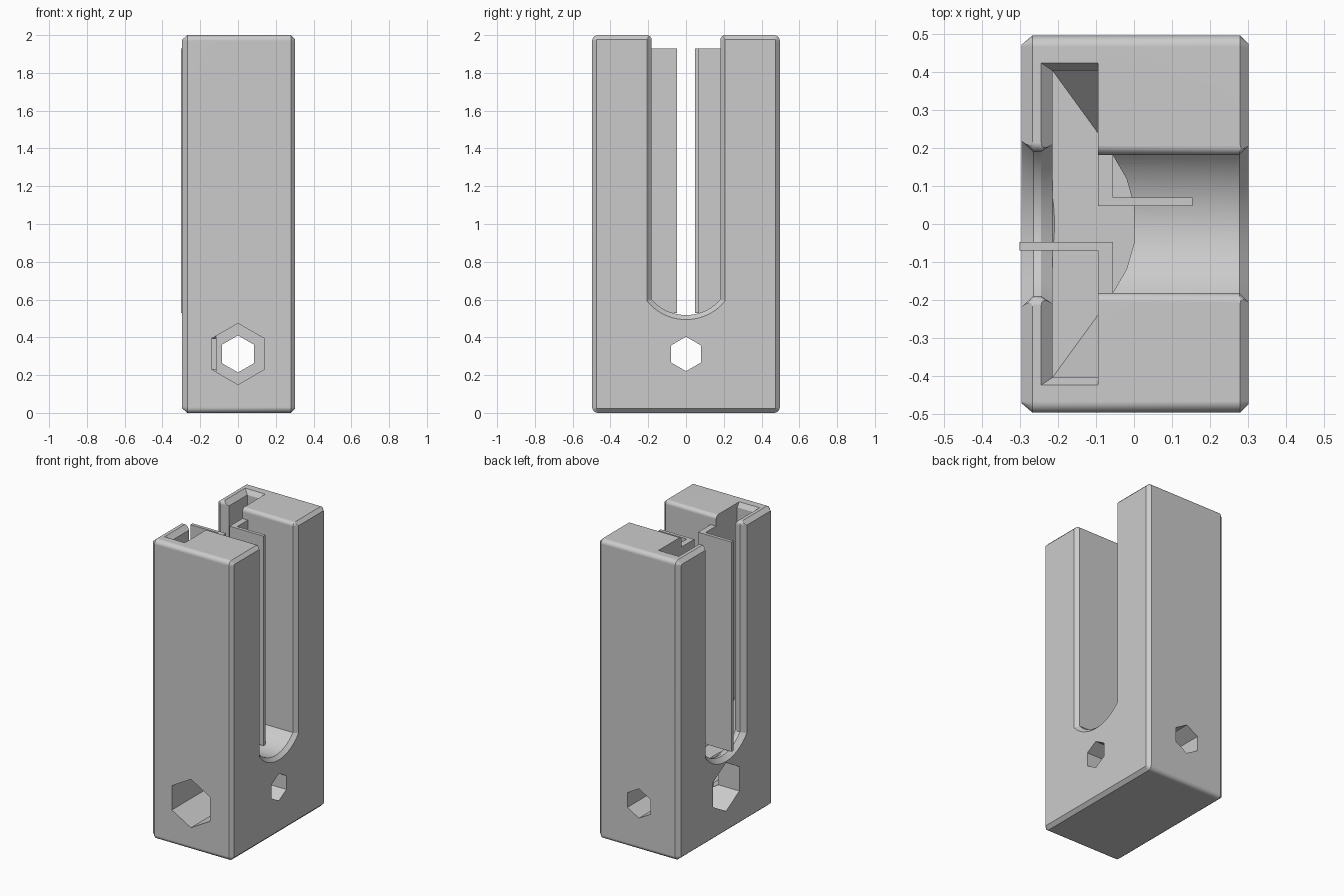
import bpy, bmesh, math

cube = bpy.data.objects.get("Cube")
if cube:
    bpy.data.objects.remove(cube, do_unlink=True)

grey = bpy.data.materials.new("plain grey")
grey.use_nodes = True
COLOR = (0.6, 0.6, 0.6, 1)
grey.diffuse_color = COLOR
grey.node_tree.nodes["Principled BSDF"].inputs["Base Color"].default_value = COLOR

TOP = 2.0
X0, X1, Y = -0.296, 0.302, 0.497
ROUND = 0.025
HOLE_Z = 0.312


def activate(obj):
    bpy.ops.object.select_all(action='DESELECT')
    obj.select_set(True)
    bpy.context.view_layer.objects.active = obj


def loft(name, rings):
    """Closed solid through rings that have equal point counts."""
    bm = bmesh.new()
    loops = [[bm.verts.new(p) for p in ring] for ring in rings]
    n = len(loops[0])
    for a, b in zip(loops, loops[1:]):
        for i in range(n):
            j = (i + 1) % n
            bm.faces.new((a[i], a[j], b[j], b[i]))
    bm.faces.new(loops[0][::-1])
    bm.faces.new(loops[-1])
    bm.normal_update()
    bmesh.ops.triangulate(bm, faces=bm.faces[:])
    bmesh.ops.recalc_face_normals(bm, faces=bm.faces[:])
    mesh = bpy.data.meshes.new(name)
    bm.to_mesh(mesh)
    bm.free()
    mesh.materials.append(grey)
    obj = bpy.data.objects.new(name, mesh)
    bpy.context.collection.objects.link(obj)
    return obj


def extrude_z(name, outline, z0, z1):
    return loft(name, [[(x, y, z) for x, y in outline] for z in (z0, z1)])


def cut(target, cutter):
    cutter.hide_render = True
    mod = target.modifiers.new("cut", 'BOOLEAN')
    mod.operation = 'DIFFERENCE'
    mod.solver = 'EXACT'
    mod.object = cutter
    activate(target)
    bpy.ops.object.modifier_apply(modifier=mod.name)
    bpy.data.objects.remove(cutter, do_unlink=True)


# Body block: rounded long edges, chamfered side faces
def body_ring(x, inset):
    r = 0.03 - inset
    cy, cz = Y - 0.03, TOP / 2 - 0.03
    ring = []
    for k, (sy, sz) in enumerate([(1, 1), (-1, 1), (-1, -1), (1, -1)]):
        for i in range(5):
            a = math.pi / 2 * (k + i / 4)
            ring.append((x, sy * cy + r * math.cos(a), TOP / 2 + sz * cz + r * math.sin(a)))
    return ring


body = loft("body", [body_ring(X0, 0.024), body_ring(X0 + 0.028, 0),
                     body_ring(X1 - 0.022, 0), body_ring(X1, 0.022)])


# Round-bottomed slot running through from side to side, flared at its ends
def slot_ring(x, w):
    r = 0.24 + w - 0.18
    a = math.asin(w / r)
    half = [(r * math.sin(a * i / 12), 0.76 - r * math.cos(a * i / 12)) for i in range(13)]
    for i in range(5):
        t = math.pi / 2 * i / 4
        half.append((w + ROUND * (1 - math.cos(t)), TOP - ROUND + ROUND * math.sin(t)))
    half.append((w + ROUND, TOP + 0.1))
    pts = half + [(-y, z) for y, z in reversed(half[1:])]
    return [(x, y, z) for y, z in pts]


slot_sections = [(-0.32, 0.24), (-0.265, 0.19), (-0.245, 0.19), (-0.215, 0.21),
                 (-0.2, 0.182), (0.278, 0.182), (0.32, 0.224)]
cut(body, loft("slot_cutter", [slot_ring(x, w) for x, w in slot_sections]))


# Wide pocket behind the slot lips, with tapered floor corners
def pocket_ring(z, left, left_w, right_w):
    right = -0.095
    return [(left, -left_w, z), (right, -right_w, z), (right, right_w, z), (left, left_w, z)]


cut(body, loft("pocket_cutter", [
    pocket_ring(0.5, -0.215, 0.405, 0.24),
    pocket_ring(0.75, -0.215, 0.405, 0.405),
    pocket_ring(TOP - 0.03, -0.215, 0.405, 0.405),
    pocket_ring(TOP, -0.245, 0.425, 0.425),
    pocket_ring(TOP + 0.1, -0.245, 0.425, 0.425)]))

# Shallow floor step in front of the pocket
step = [(-0.12, 0.18), (-0.055, 0.18), (-0.02, 0.12), (0, 0.05)]
cut(body, extrude_z("step_cutter", step + [(x, -y) for x, y in reversed(step)], 0.502, 0.62))


# Crossing hexagonal bolt holes, each with a wider recess at one end
def hex_ring(axis, d, r):
    ring = []
    for k in range(6):
        a = math.radians(90 + 60 * k)
        u, z = r * math.cos(a), HOLE_Z + r * math.sin(a)
        ring.append((d, u, z) if axis == 'x' else (u, d, z))
    return ring


for axis, radius, floor in (('y', 0.098, -0.122), ('x', 0.091, -0.116)):
    cut(body, loft("bolt_cutter", [hex_ring(axis, -0.7, radius), hex_ring(axis, 0.7, radius)]))
    cut(body, loft("recess_cutter", [hex_ring(axis, -0.7, 0.162), hex_ring(axis, floor, 0.162)]))

# Smooth the rounded edges and keep broad faces flat
activate(body)
bpy.ops.object.shade_smooth_by_angle(angle=math.radians(28))
weighted = body.modifiers.new("flat_faces", 'WEIGHTED_NORMAL')
weighted.keep_sharp = True


# Thin angled retaining strips standing in the slot
def strip(name, side, tip):
    outline = [(-0.095, 0.186), (-0.055, 0.186)]
    if tip > 0:
        outline += [(-0.055, 0.07), (tip, 0.07), (tip, 0.048), (-0.095, 0.048)]
    else:
        outline += [(-0.055, 0.048), (tip, 0.048), (tip, 0.07), (-0.095, 0.07)]
    extrude_z(name, [(x, side * y) for x, y in outline], 0.53, 1.93)


strip("back_strip", 1, 0.154)
strip("front_strip", -1, -0.302)
